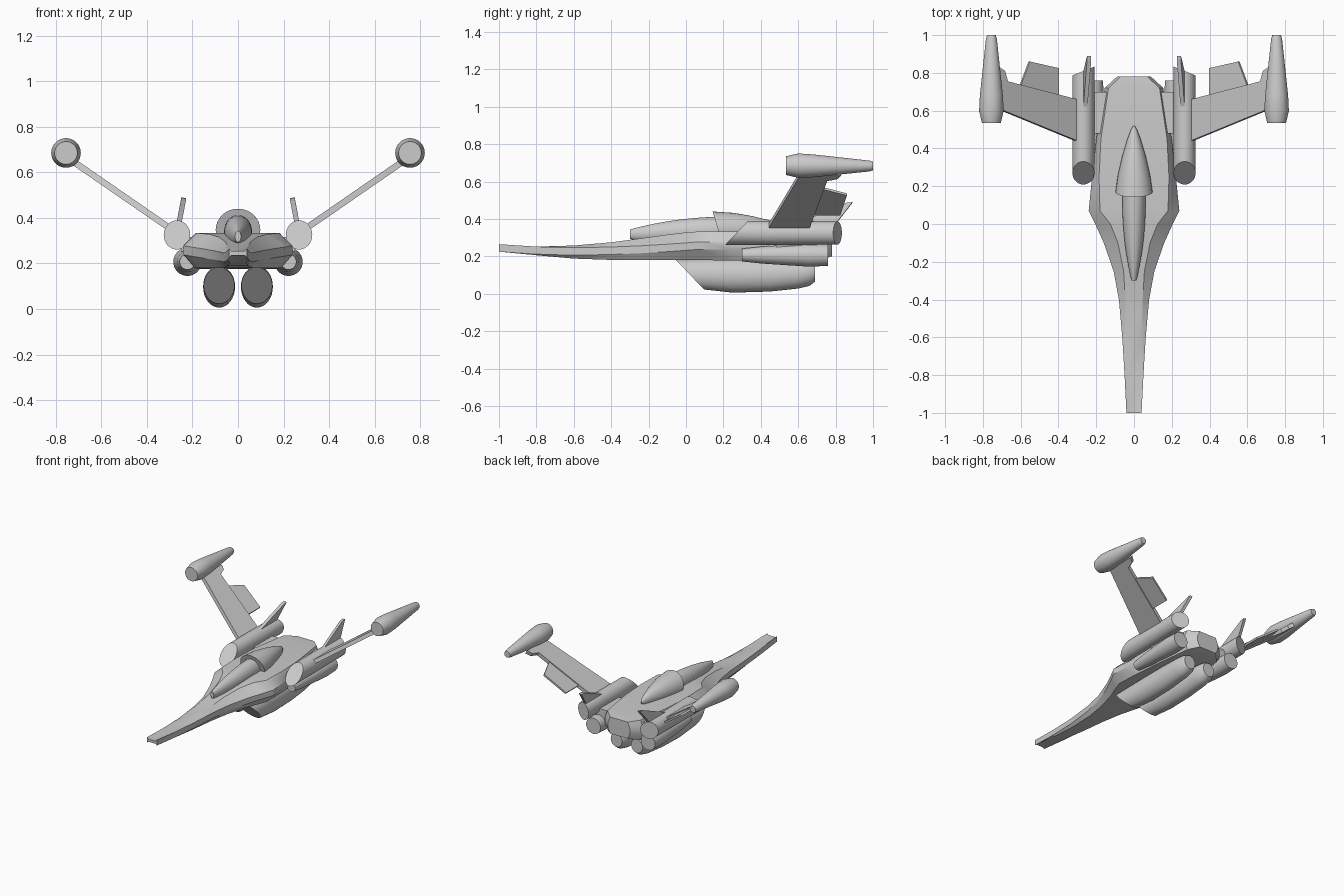
import bpy, bmesh, math
from mathutils import Vector

cube = bpy.data.objects.get("Cube")
if cube:
    bpy.data.objects.remove(cube)

grey = bpy.data.materials.new("hull grey")
grey.use_nodes = True
grey.diffuse_color = (0.6, 0.6, 0.6, 1)
grey.node_tree.nodes["Principled BSDF"].inputs["Base Color"].default_value = (0.6, 0.6, 0.6, 1)


def loft(name, rings, angle=35):
    """Skin a list of closed rings and cap both ends."""
    bm = bmesh.new()
    rows = [[bm.verts.new(p) for p in ring] for ring in rings]
    n = len(rows[0])
    for a, b in zip(rows, rows[1:]):
        for i in range(n):
            bm.faces.new((a[i], a[(i + 1) % n], b[(i + 1) % n], b[i]))
    bm.faces.new(rows[0])
    bm.faces.new(rows[-1])
    bmesh.ops.recalc_face_normals(bm, faces=bm.faces)
    mesh = bpy.data.meshes.new(name)
    bm.to_mesh(mesh)
    bm.free()
    mesh.materials.append(grey)
    ob = bpy.data.objects.new(name, mesh)
    bpy.context.collection.objects.link(ob)
    bpy.ops.object.select_all(action='DESELECT')
    ob.select_set(True)
    bpy.context.view_layer.objects.active = ob
    bpy.ops.object.shade_smooth_by_angle(angle=math.radians(angle))
    return ob


def ring(x, y, z, rx, rz, slant=0, skew=0, n=32):
    """Ellipse across y; slant and skew tilt it with height and width."""
    pts = []
    for i in range(n):
        a = math.tau * i / n
        dx, dz = rx * math.cos(a), rz * math.sin(a)
        pts.append((x + dx, y + slant * dz + skew * dx, z + dz))
    return pts


def plate(name, outline, normal, thick):
    """Flat panel of the given outline, thickened along its normal."""
    off = Vector(normal).normalized() * thick / 2
    return loft(name, [[Vector(p) - off for p in outline],
                       [Vector(p) + off for p in outline]])


# Hull: y, top half-width, mid half-width, bottom half-width, top, middle, bottom
sections = [
    (-1.0, .030, .040, .030, .255, .245, .235),
    (-.80, .036, .050, .036, .252, .232, .206),
    (-.60, .040, .062, .045, .258, .226, .188),
    (-.40, .046, .080, .060, .275, .230, .181),
    (-.25, .055, .108, .085, .295, .236, .180),
    (-.10, .085, .160, .125, .316, .245, .180),
    (.00, .125, .205, .165, .328, .252, .180),
    (.07, .180, .240, .190, .333, .258, .180),
    (.25, .185, .222, .185, .333, .258, .178),
    (.45, .175, .200, .170, .333, .258, .176),
    (.72, .135, .155, .130, .330, .258, .182),
    (.78, .070, .090, .070, .322, .260, .200)]
hull_rings = []
for y, wt, wm, wb, zt, zm, zb in sections:
    half = [(wt, zt), (wm, zm + .02), (wm, zm - .02), (wb, zb)]
    prof = half + [(-x, z) for x, z in reversed(half)]
    hull_rings.append([(x, y, z) for x, z in prof])
loft("hull", hull_rings, 30)

# Canopy and the fairing behind it
canopy = []
for i in range(17):
    t = i / 16
    s = max(.03, math.sin(math.pi * (.04 + .56 * t)) ** .75)
    canopy.append(ring(0, -.30 + .52 * t, .318 + .022 * t, .062 * s, .012 + .062 * s))
loft("canopy", canopy)
fairing = [(.17, .098, .093), (.26, .085, .085), (.36, .062, .067),
           (.45, .035, .045), (.50, .016, .025), (.52, .004, .006)]
loft("canopy_fairing", [ring(0, y, .347, rx, rz, -.3 if i == 0 else 0)
                        for i, (y, rx, rz) in enumerate(fairing)])

for s, side in ((1, "left"), (-1, "right")):
    # Upper engine with raked intake
    loft(side + "_upper_engine", [
        ring(s * .268, .27, .325, .058, .064, .95),
        ring(s * .268, .45, .325, .058, .064),
        ring(s * .268, .81, .325, .058, .062, 0, -s * .4)])
    # Lower engine
    loft(side + "_lower_engine", [
        ring(s * .222, y, .207, r, r) for y, r in
        ((.30, .034), (.40, .045), (.55, .055), (.66, .062), (.76, .058))])
    # Belly tank: nose cut faces forward and down
    loft(side + "_belly_tank", [
        ring(s * .083, .02, .103, .068, .080, -.95),
        ring(s * .083, .25, .097, .070, .091),
        ring(s * .083, .45, .100, .070, .088),
        ring(s * .083, .60, .106, .066, .078),
        ring(s * .083, .66, .110, .060, .068),
        ring(s * .083, .69, .115, .046, .050)])
    # Pylon joining hull and engines
    loft(side + "_engine_pylon", [
        [(s * x, y, z) for x, z in ((.12, .22), (.25, .22), (.25, .315), (.12, .315))]
        for y in (.48, .70)])

    # Wing, tip root and flap lie in one raised plane
    def on_wing(x, y):
        return (s * x, y, .355 + (x - .30) * .69)
    up = (-s * .69, 0, 1)
    plate(side + "_wing", [on_wing(*p) for p in
          ((.27, .425), (.72, .61), (.72, .83), (.69, .81), (.675, .755), (.27, .65))], up, .028)
    plate(side + "_flap", [on_wing(*p) for p in
          ((.40, .66), (.60, .72), (.60, .74), (.555, .86), (.40, .825))], up, .014)

    # Wing tip pod
    loft(side + "_tip_pod", [
        ring(s * .755, y, z, r, r) for y, z, r in
        ((.535, .685, .050), (.60, .685, .065), (.68, .684, .061),
         (.98, .683, .029), (1.0, .683, .023))])

    # Swept tail fin leaning inward
    plate(side + "_tail_fin", [
        (s * .262, .56, .36), (s * .262, .79, .36),
        (s * .238, .89, .488), (s * .238, .86, .485)], (1, 0, s * .19), .022)
